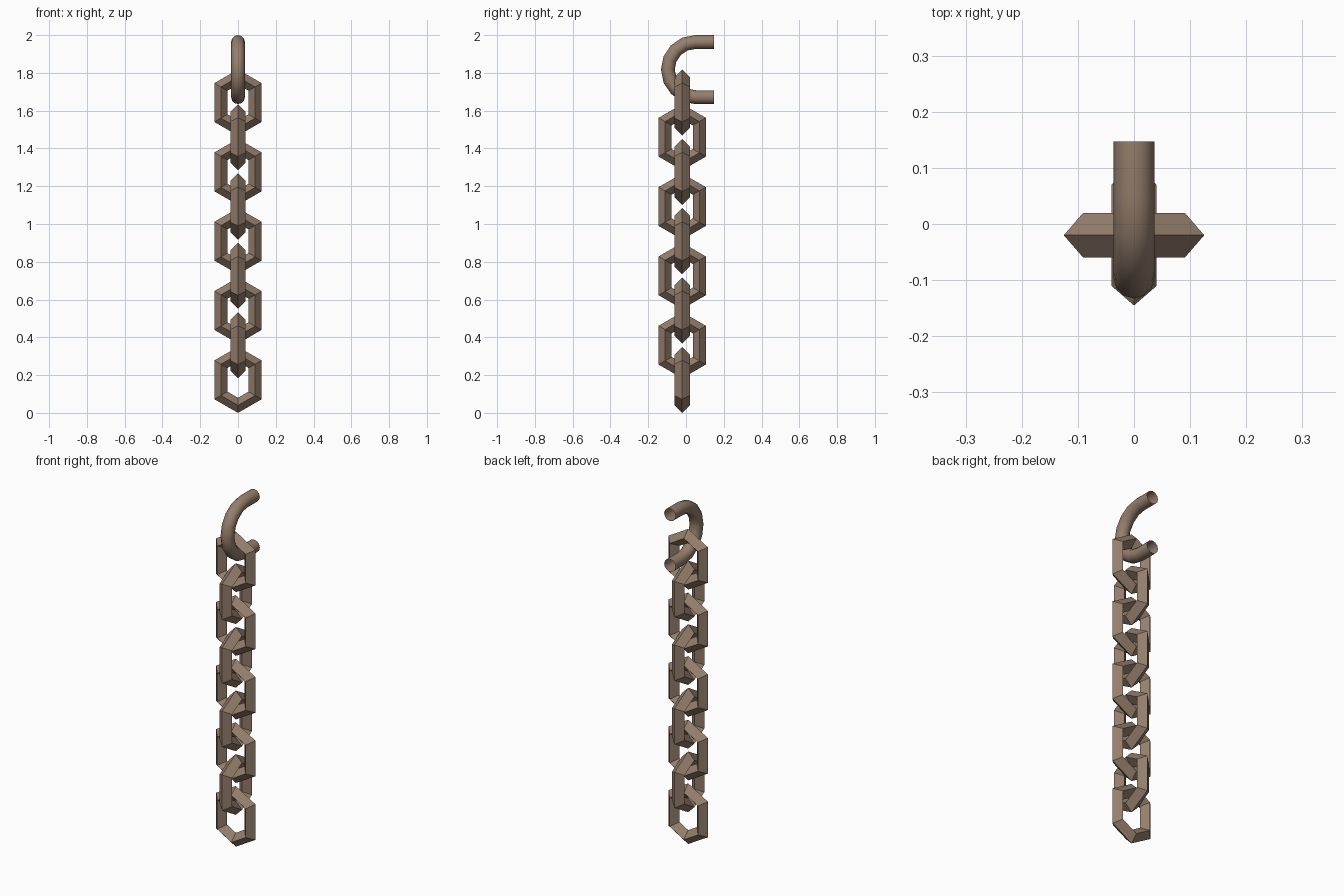
import bpy
from math import pi, sin, cos
from mathutils import Matrix, Vector

default = bpy.data.objects.get("Cube")
if default:
    bpy.data.objects.remove(default, do_unlink=True)

# Material
metal = bpy.data.materials.new("brown metal")
metal.use_nodes = True
colour = (0.30, 0.21, 0.15, 1)
metal.diffuse_color = colour
metal.node_tree.nodes["Principled BSDF"].inputs["Base Color"].default_value = colour

LINKS = 9
PITCH = 0.1835
HALF_HEIGHT = 0.175
RING, BAR = 0.1045, 0.04
CHAIN_Y = -0.02

# Chain link: hexagonal ring with a diamond section, stretched lengthwise
bpy.ops.mesh.primitive_torus_add(major_segments=6, minor_segments=4,
                                 major_radius=RING, minor_radius=BAR)
first = bpy.context.object
first.name = "chain_link_1"
stretch = HALF_HEIGHT - RING - BAR
for v in first.data.vertices:
    v.co.x += stretch if v.co.x > 0 else -stretch
# Stand the link up: length along z, width along x
first.data.transform(Matrix.Rotation(pi / 2, 4, 'X') @ Matrix.Rotation(pi / 2, 4, 'Z'))
first.data.materials.clear()
first.data.materials.append(metal)
for p in first.data.polygons:
    p.use_smooth = False

# Chain: alternate links turned a quarter
for i in range(LINKS):
    link = first
    if i:
        link = bpy.data.objects.new(f"chain_link_{i + 1}", first.data)
        bpy.context.collection.objects.link(link)
    link.location = (0, CHAIN_Y, HALF_HEIGHT + i * PITCH)
    link.rotation_euler = (0, 0, pi / 2 * (i % 2))

# Hook: open half ring with straight ends toward the back
TUBE, BEND, STEPS = 0.0365, 0.146, 8
centre = Vector((0, 0.05, 1.8175))
back = 0.147
path = [centre + Vector((0, -sin(a), cos(a))) * BEND
        for a in (pi * k / STEPS for k in range(STEPS + 1))]
path.insert(0, Vector((0, back, path[0].z)))
path.append(Vector((0, back, path[-1].z)))

curve = bpy.data.curves.new("hook", 'CURVE')
curve.dimensions = '3D'
curve.bevel_depth = TUBE
curve.bevel_resolution = 4
spline = curve.splines.new('POLY')
spline.points.add(len(path) - 1)
for point, co in zip(spline.points, path):
    point.co = (*co, 1)
curve.materials.append(metal)
hook = bpy.data.objects.new("hook", curve)
bpy.context.collection.objects.link(hook)

bpy.ops.object.select_all(action='DESELECT')
hook.select_set(True)
bpy.context.view_layer.objects.active = hook
bpy.ops.object.convert(target='MESH')
bpy.ops.object.shade_smooth_by_angle(angle=pi / 4)
